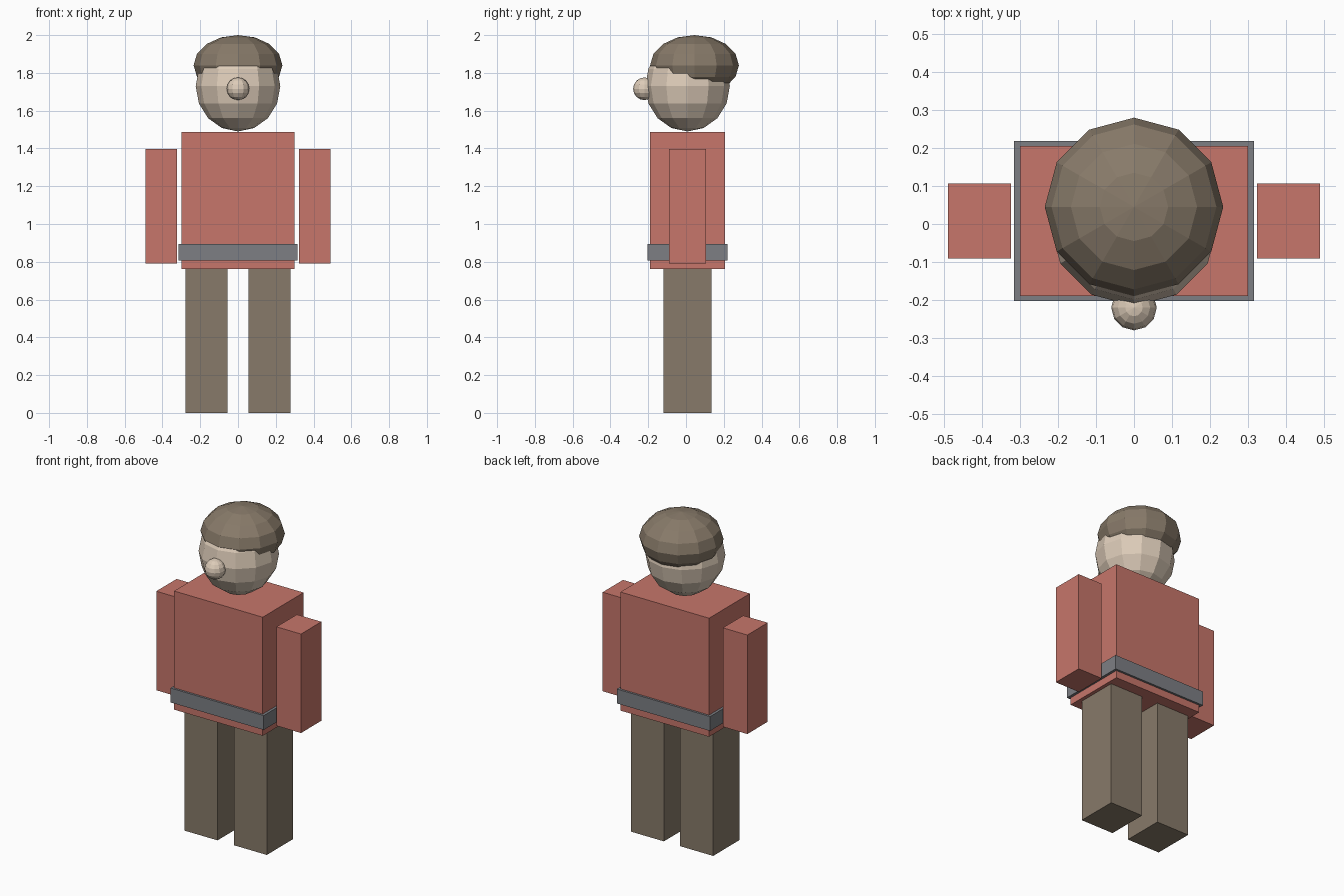
import bpy

cube = bpy.data.objects.get("Cube")
if cube:
    bpy.data.objects.remove(cube, do_unlink=True)


def make_material(name, color):
    mat = bpy.data.materials.new(name)
    mat.use_nodes = True
    rgba = (*color, 1)
    mat.diffuse_color = rgba
    for node in mat.node_tree.nodes:
        if node.type == 'BSDF_PRINCIPLED':
            node.inputs["Base Color"].default_value = rgba
    return mat


RED = make_material("shirt red", (0.57, 0.18, 0.145))
BROWN = make_material("warm brown", (0.245, 0.195, 0.142))
GREY = make_material("belt grey", (0.205, 0.212, 0.231))
SKIN = make_material("pale skin", (0.72, 0.60, 0.48))

MID_Y = 0.008  # depth centre of the body


def finish(name, mat):
    obj = bpy.context.object
    obj.name = obj.data.name = name
    obj.data.materials.append(mat)
    bpy.ops.object.transform_apply(location=False, rotation=False, scale=True)


def box(name, x, width, depth, bottom, top, mat):
    bpy.ops.mesh.primitive_cube_add(size=1, location=(x, MID_Y, (bottom + top) / 2))
    bpy.context.object.scale = (width, depth, top - bottom)
    finish(name, mat)


def ball(name, y, z, radius, height, mat):
    bpy.ops.mesh.primitive_uv_sphere_add(segments=12, ring_count=8, radius=1, location=(0, y, z))
    bpy.context.object.scale = (radius, radius, height)
    finish(name, mat)


# Torso and belt
box("torso", 0, 0.60, 0.395, 0.762, 1.488, RED)
box("belt", 0, 0.632, 0.421, 0.807, 0.895, GREY)

# Limbs on both sides
for side, sign in (("left", 1), ("right", -1)):
    box(side + "_arm", sign * 0.407, 0.166, 0.197, 0.792, 1.398, RED)
    box(side + "_leg", sign * 0.167, 0.223, 0.254, 0, 0.764, BROWN)

# Head, nose and the flattened cap of hair set back over the head
ball("head", MID_Y, 1.73, 0.224, 0.24, SKIN)
ball("nose", -0.22, 1.716, 0.06, 0.06, SKIN)
ball("hair", 0.045, 1.84, 0.235, 0.16, BROWN)
